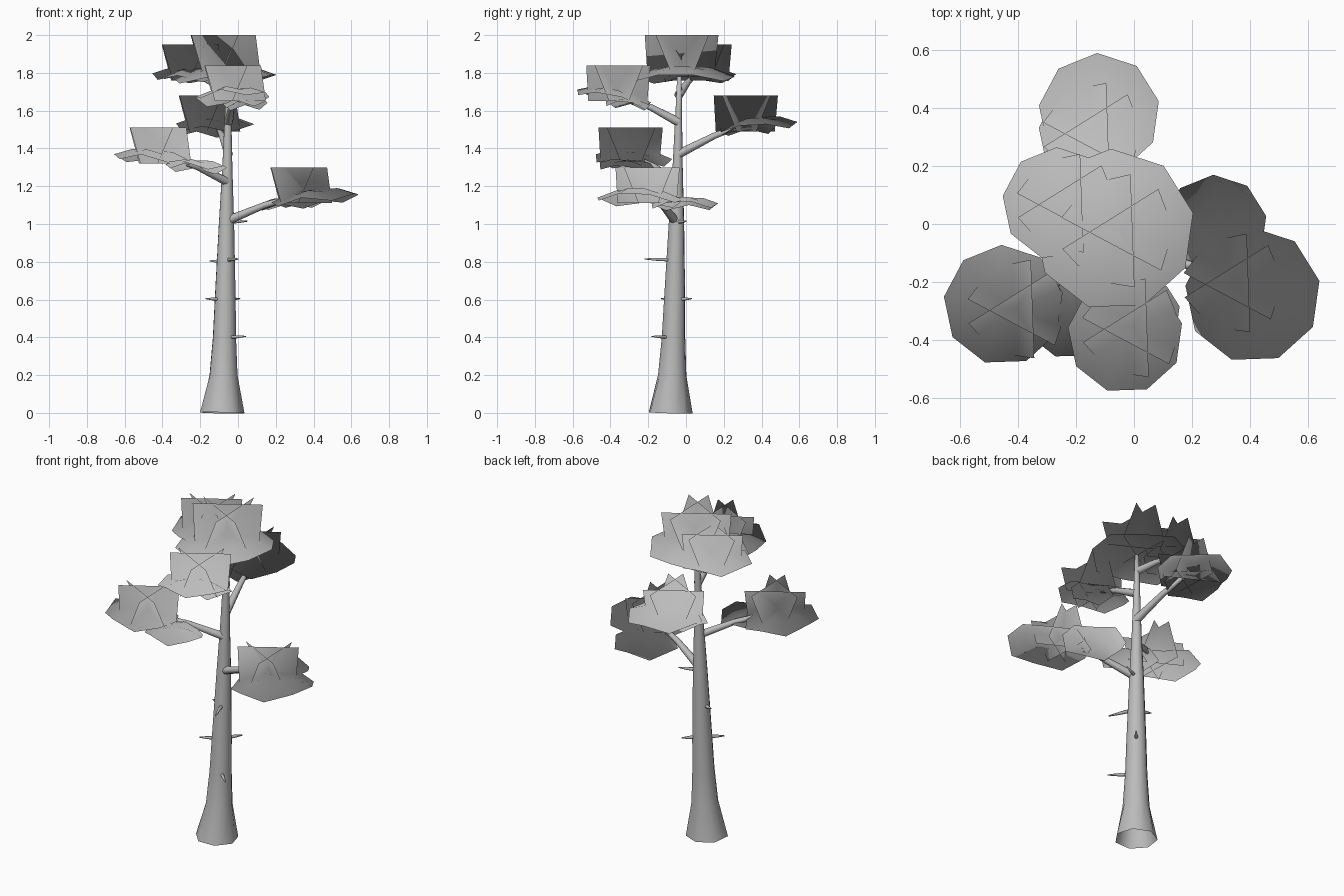
import bpy
import math
from mathutils import Vector

cube = bpy.data.objects.get("Cube")
if cube:
    bpy.data.objects.remove(cube)

grey = bpy.data.materials.new("plain_grey")
grey.use_nodes = True
grey.diffuse_color = (0.5, 0.5, 0.5, 1)
grey.node_tree.nodes["Principled BSDF"].inputs["Base Color"].default_value = (0.5, 0.5, 0.5, 1)

CROWN_CENTRE = Vector((-0.05, -0.05, 1.1))
FOOT, TIP = Vector((-0.085, -0.085, 0)), Vector((-0.05, -0.035, 1.78))


def make_object(name, verts, faces):
    mesh = bpy.data.meshes.new(name)
    mesh.from_pydata(verts, [], faces)
    mesh.materials.append(grey)
    mesh.shade_smooth()
    obj = bpy.data.objects.new(name, mesh)
    bpy.context.collection.objects.link(obj)
    return obj


def tube(name, rings, sides, lobes=0.0):
    """Tapered tube through (point, radius) rings; the first ring may be lobed."""
    verts, faces = [], []
    axis = (rings[-1][0] - rings[0][0]).normalized()
    turn = axis.to_track_quat('Z', 'Y')
    for i, (centre, radius) in enumerate(rings):
        for k in range(sides):
            a = math.tau * k / sides
            r = radius * (1 + lobes * (-1) ** k) if i == 0 else radius
            verts.append(centre + turn @ Vector((r * math.cos(a), r * math.sin(a), 0)))
    for i in range(len(rings) - 1):
        for k in range(sides):
            n = (k + 1) % sides
            faces.append((i * sides + k, i * sides + n, (i + 1) * sides + n, (i + 1) * sides + k))
    faces.append(tuple(range((len(rings) - 1) * sides, len(rings) * sides)))
    return make_object(name, verts, faces)


def bend_normals(obj):
    """Foliage shades as one rounded crown."""
    normals = [(v.co - CROWN_CENTRE).normalized() for v in obj.data.vertices]
    obj.data.normals_split_custom_set_from_vertices(normals)


def leaf_dish(name, centre, radius, tilt, sides=9):
    """Shallow domed, crumpled disc whose outer side is raised by tilt."""
    centre = Vector(centre)
    out = Vector((centre.x + 0.05, centre.y + 0.05, 0))
    out = out.normalized() if out.length > 0.1 else Vector((1, 0, 0))
    rise = radius * 0.22
    verts = [centre + Vector((0, 0, rise))]
    faces = []
    for share, height in ((0.55, 0.75), (1.0, -0.15)):
        for k in range(sides):
            a = math.tau * (k + 0.3) / sides
            flat = Vector((math.cos(a), math.sin(a), 0)) * radius * share
            wave = 0.015 * (-1) ** k * share
            verts.append(centre + flat + Vector((0, 0, rise * height + wave + tilt * flat.dot(out))))
    for k in range(sides):
        n = (k + 1) % sides
        faces.append((0, 1 + k, 1 + n))
        faces.append((1 + k, 1 + sides + k, 1 + sides + n, 1 + n))
    bend_normals(make_object(name, verts, faces))


def leaf_cards(name, centre, top, width, height=0.19):
    """Three cards at even turns, each leaning outward at its level top edge."""
    verts, faces = [], []
    base = Vector((centre[0], centre[1], 0))
    for degrees in (-28, 92, 212):
        a = math.radians(degrees)
        along = Vector((math.cos(a), math.sin(a), 0)) * width / 2
        lean = Vector((math.sin(a), -math.cos(a), 0))
        first = len(verts)
        for side, shift, z in ((-0.92, -0.03, top - height), (0.92, -0.03, top - height),
                               (1, 0.05, top), (-1, 0.05, top)):
            verts.append(base + along * side + lean * shift + Vector((0, 0, z)))
        faces.append(tuple(range(first, first + 4)))
    bend_normals(make_object(name, verts, faces))


def trunk_core(z):
    """Trunk axis, which straightens quickly above the foot."""
    point = FOOT.lerp(TIP, (z / TIP.z) ** 0.65)
    point.z = z
    return point


# Trunk with a flared, lobed foot
profile = [(0, 0.115), (0.2, 0.075), (0.4, 0.062), (0.6, 0.056), (1.0, 0.041),
           (1.3, 0.027), (1.6, 0.017), (1.78, 0.012)]
tube("trunk", [(trunk_core(z), r) for z, r in profile], 14, 0.05)

# Branches
branches = {
    "low_left": ((-0.05, -0.06, 1.02), (0.33, -0.19, 1.155)),
    "low_right": ((-0.05, -0.05, 1.22), (-0.38, -0.28, 1.36)),
    "back": ((-0.05, -0.04, 1.37), (-0.12, 0.34, 1.54)),
    "front": ((-0.05, -0.04, 1.54), (-0.02, -0.33, 1.67)),
    "top_back": ((-0.05, -0.04, 1.68), (-0.24, 0.06, 1.8)),
}
for name, (start, end) in branches.items():
    a, b = Vector(start), Vector(end)
    mid = a.lerp(b, 0.5) + Vector((0, 0, 0.012))
    tube(name + "_branch", [(a, 0.024), (mid, 0.017), (b, 0.01)], 8)

# Short dead twigs on the trunk
twigs = [(0.4, 0.04, -0.18), (0.6, -0.17, -0.13), (0.6, 0.01, 0.03), (0.8, -0.15, -0.03),
         (0.81, 0.0, -0.22), (1.01, 0.05, 0.0)]
for i, (z, x, y) in enumerate(twigs):
    core = trunk_core(z)
    end = Vector((x, y, z + 0.005))
    tube("twig_%d" % (i + 1), [(core, 0.012), (core.lerp(end, 0.6), 0.009), (end, 0.003)], 6)

# Foliage: card centre, card top, card width, then dishes as (centre, radius, tilt)
foliage = {
    "low_left": ((0.345, -0.205), 1.3, 0.34,
                 [((0.41, -0.245, 1.13), 0.235, 0.1), ((0.28, -0.01, 1.1), 0.18, 0.05)]),
    "low_right": ((-0.4, -0.295), 1.51, 0.34,
                  [((-0.45, -0.28, 1.345), 0.208, 0.1), ((-0.22, -0.3, 1.3), 0.165, 0.1)]),
    "back": ((-0.14, 0.315), 1.68, 0.34,
             [((-0.12, 0.38, 1.52), 0.21, 0.06), ((-0.17, 0.31, 1.49), 0.16, 0.08)]),
    "front": ((-0.005, -0.36), 1.84, 0.34,
              [((-0.03, -0.385, 1.67), 0.2, 0.18), ((0.04, -0.31, 1.63), 0.12, 0.1)]),
    "top_back": ((-0.23, 0.07), 1.95, 0.34, [((-0.26, 0.07, 1.78), 0.195, 0.05)]),
    "top": ((-0.055, -0.025), 2.0, 0.39, [((-0.07, -0.02, 1.775), 0.28, 0.03)]),
}
for name, (centre, top, width, dishes) in foliage.items():
    leaf_cards(name + "_leaf_cards", centre, top, width)
    for i, (place, radius, tilt) in enumerate(dishes):
        leaf_dish("%s_leaf_dish_%d" % (name, i + 1), place, radius, tilt)
